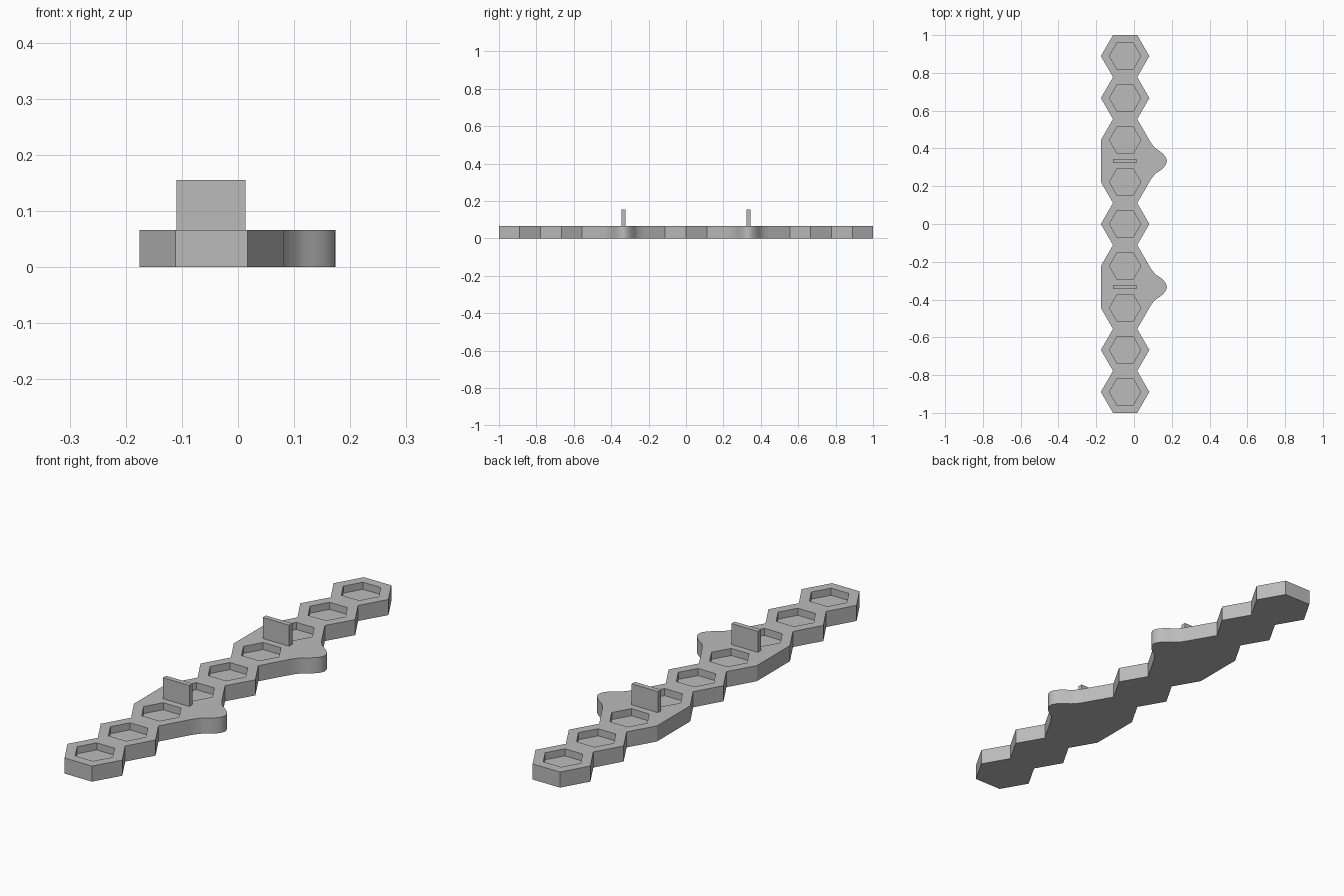
import bpy, bmesh, math

if "Cube" in bpy.data.objects:
    bpy.data.objects.remove(bpy.data.objects["Cube"], do_unlink=True)

COUNT = 9
A = 1 / COUNT                      # cell apothem
R = A / math.cos(math.pi / 6)      # cell corner radius
CX = -0.047                        # axis of the cell row
HEIGHT, POCKET_DEPTH, POCKET_R = 0.066, 0.03, 0.083
FIN_TOP, FIN_THICK = 0.155, 0.021
LOBE_AFTER = (2, 5)                # cells followed by a side lobe

grey = bpy.data.materials.new("plain_grey")
grey.use_nodes = True
grey.diffuse_color = (0.5, 0.5, 0.5, 1)
grey.node_tree.nodes["Principled BSDF"].inputs["Base Color"].default_value = (0.5, 0.5, 0.5, 1)


def prism(name, points, z0, z1):
    """Extrude a counter-clockwise outline from z0 to z1."""
    bm = bmesh.new()
    base = bm.faces.new([bm.verts.new((x, y, z0)) for x, y in points])
    top = bmesh.ops.extrude_face_region(bm, geom=[base])["geom"]
    for v in top:
        if isinstance(v, bmesh.types.BMVert):
            v.co.z = z1
    bmesh.ops.recalc_face_normals(bm, faces=bm.faces)
    mesh = bpy.data.meshes.new(name)
    bm.to_mesh(mesh)
    bm.free()
    mesh.materials.append(grey)
    obj = bpy.data.objects.new(name, mesh)
    bpy.context.collection.objects.link(obj)
    return obj


def lobe(yc):
    """Bell-shaped curve running past yc, from one cell corner to the next."""
    reach, steps, pts = 0.174 - (CX + R), 24, []
    for i in range(1, steps):
        t = 2 * i / steps - 1
        s = 1 - abs(t)
        bell = 0.6 * s + 0.9 * s ** 2 - 0.5 * s ** 3
        if s > 0.4:                # ease into the rounded tip
            bell = 1 - (1 - 0.352) * ((1 - s) / 0.6) ** 1.9
        pts.append((CX + R + reach * bell, yc + A * t))
    return pts


# Outline of the connected row: right side upward, left side downward
centres = [-1 + A * (2 * i + 1) for i in range(COUNT)]
right, left = [(CX + R / 2, -1)], [(CX - R / 2, -1)]
for i, y in enumerate(centres):
    right.append((CX + R, y))
    left.append((CX - R, y))
    if i in LOBE_AFTER:
        right += lobe(y + A)
    else:
        right.append((CX + R / 2, y + A))
        left.append((CX - R / 2, y + A))
body = prism("cell_strip", right + left[::-1], 0, HEIGHT)

# Hexagonal pockets sunk into the top
for y in centres:
    corners = [(CX + POCKET_R * math.cos(k * math.pi / 3),
                y + POCKET_R * math.sin(k * math.pi / 3)) for k in range(6)]
    cutter = prism("pocket_cutter", corners, HEIGHT - POCKET_DEPTH, HEIGHT + 0.05)
    cutter.hide_render = True
    bpy.context.view_layer.objects.active = body
    mod = body.modifiers.new("pocket", "BOOLEAN")
    mod.operation, mod.solver, mod.object = "DIFFERENCE", "EXACT", cutter
    bpy.ops.object.modifier_apply(modifier=mod.name)
    bpy.data.objects.remove(cutter, do_unlink=True)

# Smooth lobes with crisp edges
bpy.ops.object.select_all(action="DESELECT")
body.select_set(True)
bpy.context.view_layer.objects.active = body
bpy.ops.object.shade_smooth_by_angle(angle=math.radians(25))

# Upright fins across the strip at each lobe
for name, i in zip(("front_fin", "back_fin"), LOBE_AFTER):
    y, x0, x1 = centres[i] + A, -0.11, 0.013
    h = FIN_THICK / 2
    prism(name, [(x0, y - h), (x1, y - h), (x1, y + h), (x0, y + h)], HEIGHT, FIN_TOP)
